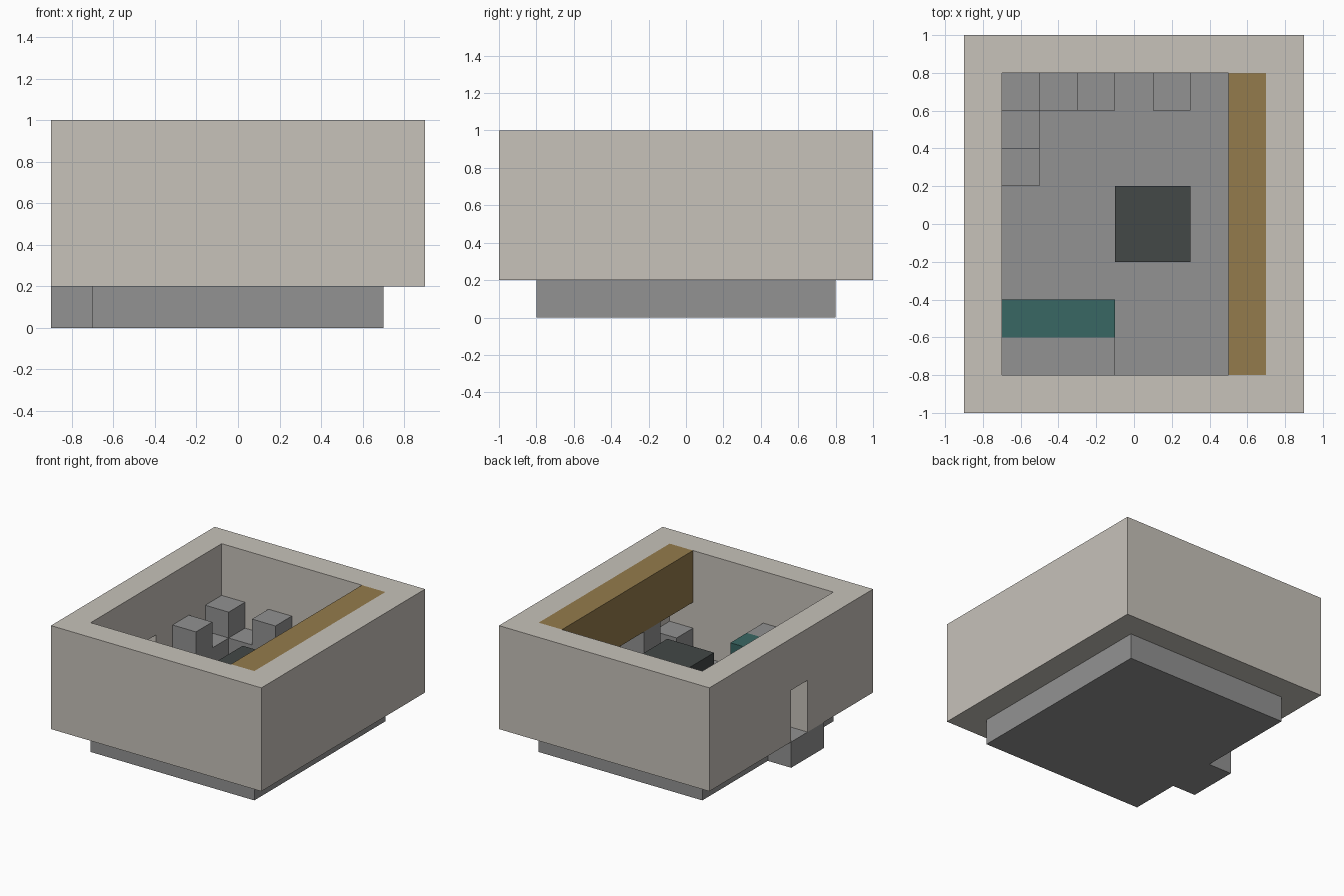
import bpy
import bmesh
from mathutils import Vector

cube = bpy.data.objects.get("Cube")
if cube:
    bpy.data.objects.remove(cube, do_unlink=True)


def material(name, rgb):
    """Flat colour from 0-255 display values."""
    linear = [((c / 255 + 0.055) / 1.055) ** 2.4 for c in rgb] + [1.0]
    mat = bpy.data.materials.new(name)
    mat.use_nodes = True
    mat.diffuse_color = linear
    mat.node_tree.nodes["Principled BSDF"].inputs["Base Color"].default_value = linear
    return mat


plaster = material("pale plaster", (199, 194, 186))
stone = material("grey stone", (146, 146, 146))
wood = material("brown wood", (148, 123, 76))
slate = material("dark slate", (67, 72, 71))
teal = material("teal cloth", (57, 103, 99))


def box(name, low, high, mat=None):
    """Box between two opposite corners."""
    low, high = Vector(low), Vector(high)
    bm = bmesh.new()
    bmesh.ops.create_cube(bm, size=1)
    bmesh.ops.scale(bm, vec=high - low, verts=bm.verts)
    bmesh.ops.translate(bm, vec=(low + high) / 2, verts=bm.verts)
    mesh = bpy.data.meshes.new(name)
    bm.to_mesh(mesh)
    bm.free()
    if mat:
        mesh.materials.append(mat)
    obj = bpy.data.objects.new(name, mesh)
    bpy.context.collection.objects.link(obj)
    return obj


def cut(obj, cutters):
    """Subtract the cutters, keep the result and discard them."""
    for cutter in cutters:
        cutter.hide_render = True
        mod = obj.modifiers.new("opening", "BOOLEAN")
        mod.operation = "DIFFERENCE"
        mod.solver = "EXACT"
        mod.object = cutter
    graph = bpy.context.evaluated_depsgraph_get()
    result = bpy.data.meshes.new_from_object(obj.evaluated_get(graph))
    obj.modifiers.clear()
    obj.data = result
    for cutter in cutters:
        bpy.data.objects.remove(cutter, do_unlink=True)


FLOOR, TOP = 0.2, 1.0
LOW, TALL = 0.4, 0.6

# Thick walls with an open top and a doorway on the right side
walls = box("walls", (-0.9, -1, FLOOR), (0.9, 1, TOP), plaster)
room = box("room_cutter", (-0.7, -0.8, 0), (0.7, 0.8, 1.2))
door = box("door_cutter", (-1, -0.2, 0), (-0.6, 0, TALL))
cut(walls, [room, door])

# Floor slab and doorstep
box("floor", (-0.7, -0.8, 0), (0.7, 0.8, FLOOR), stone)
box("doorstep", (-0.9, -0.4, 0), (-0.7, 0, FLOOR), stone)

# Tall and low blocks along the back and right walls
blocks = [
    (-0.7, 0.2, TALL), (-0.7, 0.4, LOW), (-0.7, 0.6, TALL),
    (-0.5, 0.6, LOW), (-0.3, 0.6, TALL), (0.1, 0.6, TALL),
]
for i, (x, y, top) in enumerate(blocks, 1):
    box(f"wall_block_{i}", (x, y, FLOOR), (x + 0.2, y + 0.2, top), stone)

# Loft along the left wall, with a post and a low block beneath
box("loft", (0.5, -0.8, TALL), (0.7, 0.8, TOP), wood)
box("loft_post", (0.5, -0.4, FLOOR), (0.7, -0.2, TALL), stone)
box("loft_block", (0.5, -0.8, FLOOR), (0.7, -0.6, LOW), stone)

# Table and padded bench
box("table", (-0.1, -0.2, FLOOR), (0.3, 0.2, TALL), slate)
box("bench_back", (-0.7, -0.8, FLOOR), (-0.1, -0.6, TALL), stone)
box("bench_pad", (-0.7, -0.6, FLOOR), (-0.1, -0.4, TALL), teal)
